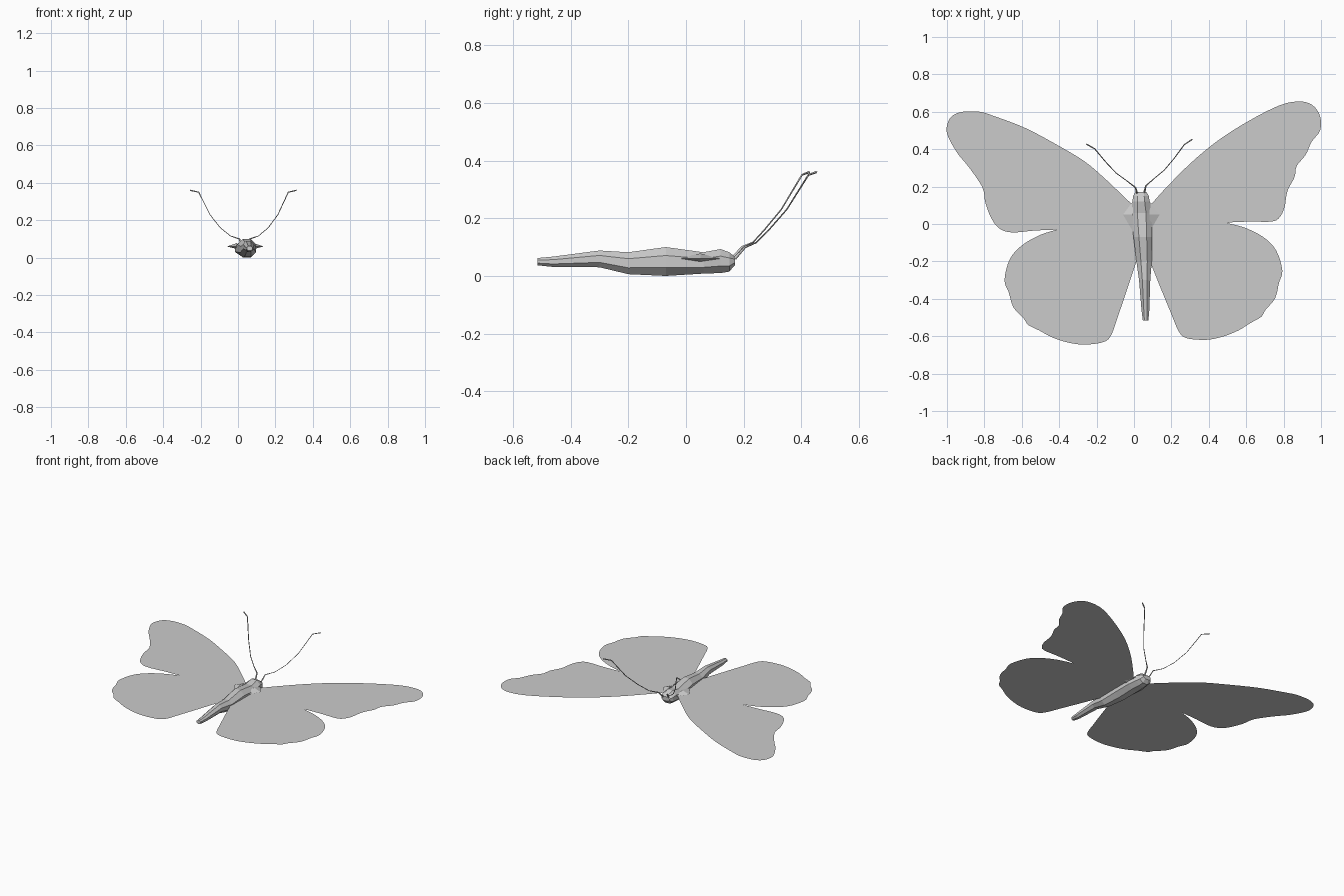
import bpy, math
from mathutils import Vector

WING_Z = 0.055


def make_mesh(name, verts, faces):
    me = bpy.data.meshes.new(name)
    me.from_pydata([tuple(v) for v in verts], [], faces)
    me.update()
    ob = bpy.data.objects.new(name, me)
    bpy.context.collection.objects.link(ob)
    return ob


def twin(p):
    """Left-side point mirrored across the slightly tilted body axis."""
    x, y = -p[0], p[1]
    return (x - 0.06 * y + 0.083, y + 0.06 * x + 0.01) + tuple(p[2:])


def smooth_path(pts, n=4):
    """Catmull-Rom refinement of an open 2D outline."""
    p = [Vector(q) for q in pts]
    p = [p[0]] + p + [p[-1]]
    out = []
    for a, b, c, d in zip(p, p[1:], p[2:], p[3:]):
        for k in range(n):
            t = k / n
            out.append(0.5 * (2 * b + (c - a) * t + (2 * a - 5 * b + 4 * c - d) * t * t
                              + (3 * b - a - 3 * c + d) * t ** 3))
    return out + [p[-1]]


# Wings: flat sheets, each a forewing edge followed by a hindwing edge
fore_left = [(0.04, 0.07), (-0.01, 0.105), (-0.147, 0.235), (-0.265, 0.335), (-0.415, 0.425),
             (-0.585, 0.515), (-0.757, 0.58), (-0.825, 0.6), (-0.917, 0.6), (-0.975, 0.575),
             (-1.0, 0.525), (-0.995, 0.47), (-0.945, 0.38), (-0.88, 0.3), (-0.81, 0.195),
             (-0.795, 0.115), (-0.767, 0.04), (-0.725, -0.02), (-0.655, -0.045),
             (-0.53, -0.035), (-0.413, -0.03)]
fore_right = [(0.05, 0.07), (0.1, 0.115), (0.163, 0.185), (0.297, 0.32), (0.447, 0.445),
              (0.617, 0.553), (0.78, 0.635), (0.885, 0.655), (0.955, 0.635), (0.995, 0.575),
              (0.995, 0.5), (0.95, 0.44), (0.918, 0.37), (0.87, 0.31), (0.858, 0.25),
              (0.82, 0.175), (0.805, 0.09), (0.778, 0.035), (0.735, 0.013), (0.62, 0.013),
              (0.497, 0.008)]
hind_left = [(-0.413, -0.03), (-0.505, -0.06), (-0.6, -0.115), (-0.665, -0.19), (-0.692, -0.3),
             (-0.67, -0.365), (-0.645, -0.445), (-0.59, -0.505), (-0.565, -0.54),
             (-0.505, -0.57), (-0.44, -0.605), (-0.355, -0.633), (-0.265, -0.645),
             (-0.16, -0.63), (-0.12, -0.59), (-0.088, -0.5), (-0.045, -0.375), (0.01, -0.21),
             (0.045, -0.1)]


def wing(name, fore, hind):
    outline = smooth_path(fore)[:-1] + smooth_path(hind)
    verts = [(p.x, p.y, WING_Z) for p in outline]
    ob = make_mesh(name, verts, [list(range(len(verts)))])
    if ob.data.polygons[0].normal.z < 0:
        ob.data.flip_normals()


wing("left_wings", fore_left, hind_left)
wing("right_wings", fore_right, [twin(p) for p in hind_left])

# Body: faceted loft, sections are (y, centre x, half width, low z, high z)
SIDES = 8
sections = [(-0.515, 0.062, 0.015, 0.037, 0.062), (-0.46, 0.061, 0.021, 0.031, 0.067),
            (-0.30, 0.057, 0.030, 0.030, 0.088), (-0.20, 0.054, 0.041, 0.006, 0.082),
            (-0.07, 0.047, 0.050, 0.000, 0.100), (0.06, 0.041, 0.056, 0.008, 0.082),
            (0.12, 0.038, 0.046, 0.010, 0.093), (0.15, 0.037, 0.042, 0.015, 0.082),
            (0.17, 0.037, 0.030, 0.038, 0.066)]
verts, faces = [], []
k = 1 / math.cos(math.pi / SIDES)
for y, cx, w, lo, hi in sections:
    for i in range(SIDES):
        a = 2 * math.pi * (i + 0.5) / SIDES
        verts.append((cx + w * k * math.cos(a), y,
                      (lo + hi) / 2 + (hi - lo) / 2 * k * math.sin(a)))
for s in range(len(sections) - 1):
    for i in range(SIDES):
        j = (i + 1) % SIDES
        a, b = s * SIDES, (s + 1) * SIDES
        faces.append((a + i, b + i, b + j, a + j))
faces.append(list(range(SIDES)))
faces.append([len(verts) - 1 - i for i in range(SIDES)])
make_mesh("body", verts, faces)

# Shoulders: thin pointed wedges at the wing roots
for name, sx in (("left_shoulder", -1), ("right_shoulder", 1)):
    tip = (0.039 + sx * 0.098, 0.05, 0.06)
    root = [(0.039 + sx * 0.045, y, z) for y, z in
            ((0.12, 0.06), (0.05, 0.078), (-0.04, 0.06), (0.05, 0.046))]
    fs = [(0, 1, 4), (1, 2, 4), (2, 3, 4), (3, 0, 4)]
    if sx > 0:
        fs = [f[::-1] for f in fs]
    make_mesh(name, root + [tip], fs)

# Antennae: thin bent stalks with slightly clubbed tips
stalk = [(0.018, 0.16, 0.06), (0.008, 0.195, 0.1), (-0.04, 0.232, 0.116), (-0.095, 0.272, 0.16),
         (-0.15, 0.33, 0.23), (-0.21, 0.402, 0.35), (-0.254, 0.427, 0.36)]
radii = [1.6, 1.2, 0.7, 0.7, 0.7, 0.9, 1.2]
for name, pts in (("left_antenna", stalk), ("right_antenna", [twin(p) for p in stalk])):
    cu = bpy.data.curves.new(name, 'CURVE')
    cu.dimensions = '3D'
    cu.bevel_depth = 0.0035
    cu.bevel_resolution = 0
    cu.use_fill_caps = True
    sp = cu.splines.new('POLY')
    sp.points.add(len(pts) - 1)
    for pt, co, r in zip(sp.points, pts, radii):
        pt.co = (*co, 1)
        pt.radius = r
    bpy.context.collection.objects.link(bpy.data.objects.new(name, cu))
